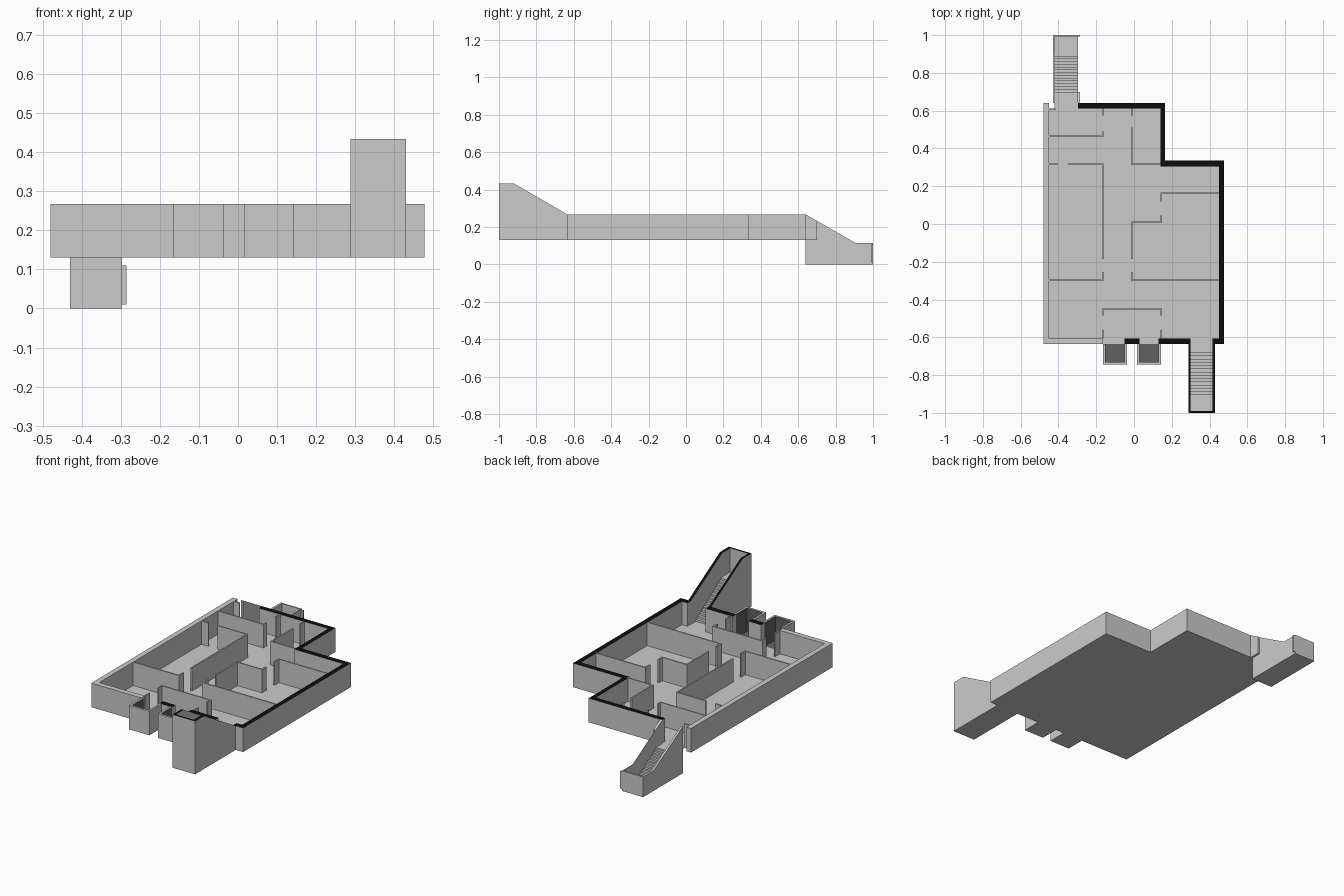
import bpy
import bmesh
from mathutils import Vector

default_cube = bpy.data.objects.get("Cube")
if default_cube:
    bpy.data.objects.remove(default_cube, do_unlink=True)


def make_material(name, value):
    mat = bpy.data.materials.new(name)
    colour = (value, value, value, 1)
    mat.diffuse_color = colour
    mat.use_nodes = True
    for node in mat.node_tree.nodes:
        if node.type == 'BSDF_PRINCIPLED':
            node.inputs["Base Color"].default_value = colour
            node.inputs["Roughness"].default_value = 0.8
    return mat


GREY = make_material("light grey", 0.6)
BLACK = make_material("black", 0.004)
DARK = make_material("dark grey", 0.12)

BASE, TOP = 0.13, 0.267      # underside and wall top of the main storey
FLOOR = BASE + 0.004
THIN = 0.008                 # partition thickness


def extrude(name, outline, direction, top_material=None):
    """Extrude a flat outline; upward faces may get their own colour."""
    bm = bmesh.new()
    face = bm.faces.new([bm.verts.new(p) for p in outline])
    moved = bmesh.ops.extrude_face_region(bm, geom=[face])["geom"]
    bmesh.ops.translate(bm, vec=Vector(direction),
                        verts=[g for g in moved if isinstance(g, bmesh.types.BMVert)])
    bmesh.ops.recalc_face_normals(bm, faces=bm.faces[:])
    bm.normal_update()
    if top_material:
        for f in bm.faces:
            f.material_index = int(f.normal.z > 0.3)
    mesh = bpy.data.meshes.new(name)
    bm.to_mesh(mesh)
    bm.free()
    mesh.materials.append(GREY)
    if top_material:
        mesh.materials.append(top_material)
    obj = bpy.data.objects.new(name, mesh)
    bpy.context.collection.objects.link(obj)
    return obj


def box(name, x0, x1, y0, y1, z0=BASE, z1=TOP, top=None):
    outline = [(x0, y0, z0), (x1, y0, z0), (x1, y1, z0), (x0, y1, z0)]
    return extrude(name, outline, (0, 0, z1 - z0), top)


def side_profile(name, x0, x1, points, top=None):
    return extrude(name, [(x0, y, z) for y, z in points], (x1 - x0, 0, 0), top)


# Floor slab with the stepped back corner
floor_plan = [(-0.48, -0.635), (0.477, -0.635), (0.477, 0.335), (0.165, 0.335),
              (0.165, 0.64), (-0.42, 0.64), (-0.42, 0.612), (-0.45, 0.612),
              (-0.45, 0.64), (-0.48, 0.64)]
extrude("floor", [(x, y, BASE) for x, y in floor_plan], (0, 0, FLOOR - BASE))

# Outer walls: plain on the left, black-topped elsewhere
box("left_wall", -0.48, -0.45, -0.635, 0.64)
box("front_wall_plain", -0.45, -0.165, -0.635, -0.605)
box("back_recess_wall", -0.45, -0.415, 0.604, 0.612)
box("back_wall", -0.297, 0.165, 0.612, 0.64, top=BLACK)
box("notch_side_wall", 0.141, 0.165, 0.335, 0.612, top=BLACK)
box("notch_back_wall", 0.141, 0.477, 0.305, 0.335, top=BLACK)
box("right_wall", 0.45, 0.477, -0.635, 0.305, top=BLACK)
for x0, x1 in [(-0.05, 0.03), (0.13, 0.30), (0.415, 0.45)]:
    box("front_wall", x0, x1, -0.635, -0.605, top=BLACK)

# Partitions running across: y, then start and end in x
ACROSS = [
    (0.465, -0.45, -0.165), (0.317, -0.45, -0.41), (0.317, -0.345, -0.165),
    (-0.297, -0.45, -0.165), (0.317, -0.012, 0.143), (0.163, 0.143, 0.45),
    (0.01, -0.012, 0.143), (-0.297, -0.012, 0.45), (-0.45, -0.165, 0.143),
]
for y, x0, x1 in ACROSS:
    box("cross_partition", x0 - THIN / 2, x1 + THIN / 2, y - THIN / 2, y + THIN / 2)

# Partitions running front to back: x, then start and end in y
ALONG = [
    (-0.165, 0.575, 0.612), (-0.165, 0.465, 0.49), (-0.165, -0.185, 0.317),
    (-0.165, -0.297, -0.255), (-0.012, 0.575, 0.612), (-0.012, 0.317, 0.51),
    (-0.012, -0.185, 0.01), (-0.012, -0.297, -0.255), (0.143, 0.12, 0.163),
    (0.143, 0.01, 0.045),
]
for x in (-0.165, 0.143):
    ALONG += [(x, -0.485, -0.45), (x, -0.605, -0.56)]
for x, y0, y1 in ALONG:
    box("long_partition", x - THIN / 2, x + THIN / 2, y0, y1)

# Two shafts on the front, open towards the lobby, dark inside
for x0, x1 in [(-0.165, -0.037), (0.016, 0.143)]:
    rim, front, back = 0.012, -0.745, -0.635
    box("shaft_floor", x0 + rim, x1 - rim, front + rim, back, BASE, FLOOR, DARK)
    box("shaft_front", x0, x1, front, front + rim)
    box("shaft_side", x0, x0 + rim, front + rim, back)
    box("shaft_side", x1 - rim, x1, front + rim, back)
    skin = 0.002
    box("shaft_lining", x0 + rim, x1 - rim, front + rim, front + rim + skin,
        FLOOR, TOP - skin).data.materials[0] = DARK
    for edge in (x0 + rim, x1 - rim - skin):
        box("shaft_lining", edge, edge + skin, front + rim, back,
            FLOOR, TOP - skin).data.materials[0] = DARK


def stair_points(y_start, y_end, z_start, z_end, count):
    """Stepped line between two landings."""
    points = []
    for i in range(count):
        y = y_start + (y_end - y_start) * i / count
        points += [(y, z_start + (z_end - z_start) * i / count),
                   (y, z_start + (z_end - z_start) * (i + 1) / count)]
    return points + [(y_end, z_end)]


STEPS = 14

# Upward stair at the front
up_steps = stair_points(-0.68, -0.92, FLOOR, 0.296, STEPS)
side_profile("up_stair_steps", 0.30, 0.415,
             [(-0.635, BASE), (-0.635, FLOOR)] + up_steps + [(-0.99, 0.296), (-0.99, BASE)])
up_side = [(-0.635, BASE), (-0.635, TOP), (-0.92, 0.433), (-1, 0.433), (-1, BASE)]
for x0, x1 in [(0.288, 0.30), (0.415, 0.43)]:
    side_profile("up_stair_side", x0, x1, up_side, BLACK)
box("up_stair_end", 0.30, 0.415, -1, -0.99, BASE, 0.433, BLACK)

# Downward stair at the back
down_steps = stair_points(0.70, 0.905, FLOOR, 0.006, STEPS)
side_profile("down_stair_steps", -0.418, -0.30,
             [(0.64, 0), (0.64, FLOOR)] + down_steps + [(0.992, 0.006), (0.992, 0)])
down_side = [(0.64, 0), (0.64, TOP), (0.905, 0.115), (1, 0.115), (1, 0)]
side_profile("down_stair_side", -0.43, -0.418, down_side)
side_profile("down_stair_side", -0.30, -0.297, down_side)
side_profile("down_stair_jamb", -0.297, -0.285,
             [(0.64, BASE), (0.64, TOP), (0.70, 0.233), (0.70, BASE)])
box("down_stair_end", -0.418, -0.30, 0.992, 1, 0, 0.115)
box("down_stair_end_stub", -0.297, -0.285, 0.992, 1, 0.01, 0.11)
